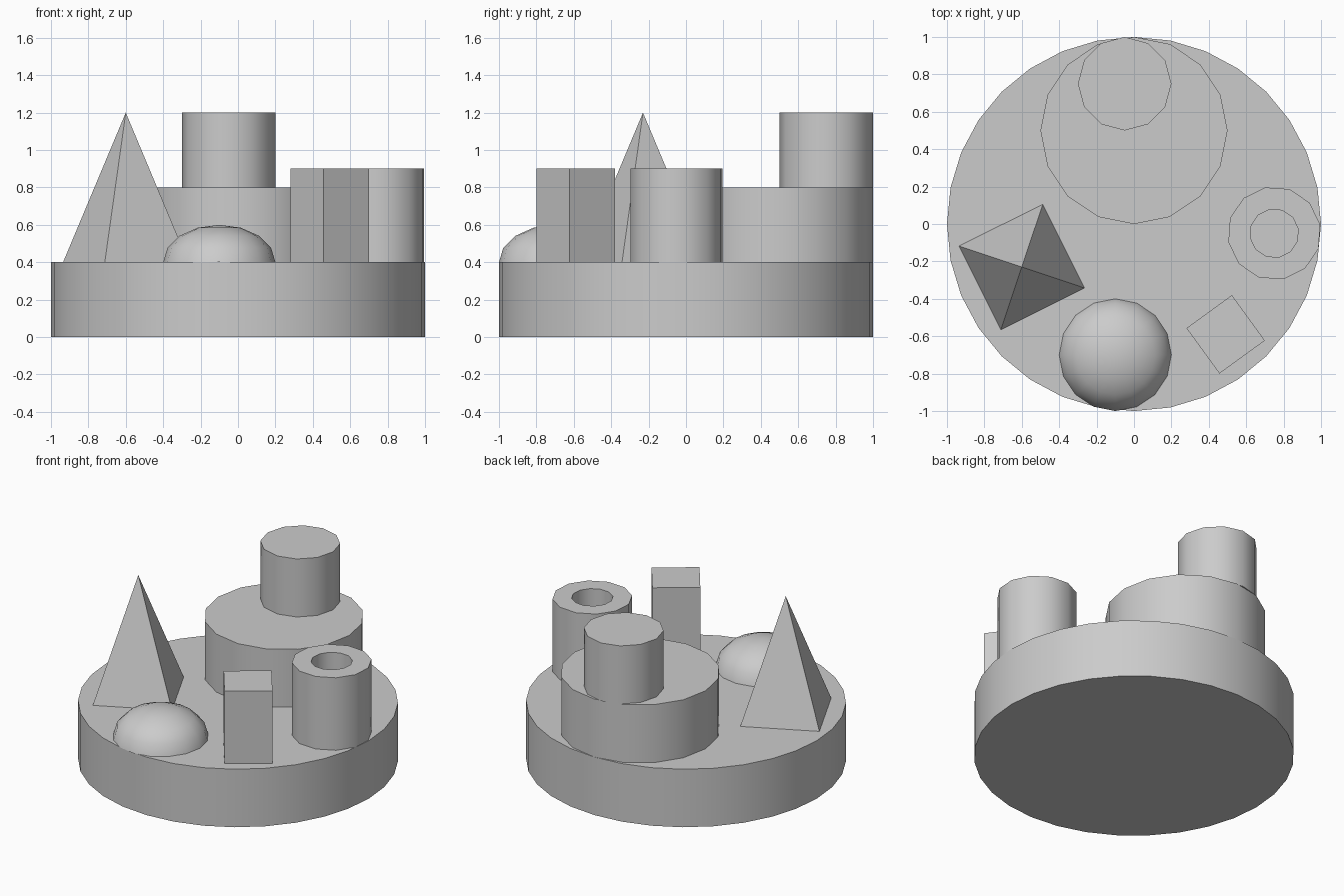
import bpy
import bmesh
from math import radians

cube = bpy.data.objects.get("Cube")
if cube:
    bpy.data.objects.remove(cube, do_unlink=True)

# Single flat colour
grey = bpy.data.materials.new("plain_grey")
grey.use_nodes = True
grey.diffuse_color = (0.6, 0.6, 0.6, 1)
grey.node_tree.nodes["Principled BSDF"].inputs["Base Color"].default_value = (0.6, 0.6, 0.6, 1)

DECK = 0.4  # height of the base disc's top


def finish(obj, name, smooth=True):
    obj.name = obj.data.name = name
    obj.data.materials.clear()
    obj.data.materials.append(grey)
    if smooth:
        bpy.ops.object.shade_smooth_by_angle(angle=radians(35))
    return obj


def prism(name, sides, radius, x, y, bottom, top, turn=0, tip=None, smooth=True):
    """Upright prism, or a pyramid when tip is 0."""
    bpy.ops.mesh.primitive_cone_add(
        vertices=sides, radius1=radius, radius2=radius if tip is None else tip,
        depth=top - bottom, location=(x, y, (bottom + top) / 2),
        rotation=(0, 0, radians(turn)))
    return finish(bpy.context.object, name, smooth)


# Base disc and the two stacked drums at the back
prism("base_disc", 32, 1.0, 0, 0, 0, DECK)
prism("lower_drum", 16, 0.5, 0, 0.5, DECK, 0.8)
prism("upper_drum", 12, 0.25, -0.05, 0.75, 0.8, 1.2)

# Pyramid
prism("pyramid", 4, 0.3536, -0.6, -0.23, DECK, 1.2, turn=-18.5, tip=0, smooth=False)

# Square pillar
bpy.ops.mesh.primitive_cube_add(size=1, location=(0.49, -0.59, 0.65),
                                rotation=(0, 0, radians(36)))
bpy.context.object.scale = (0.3, 0.3, 0.5)
finish(bpy.context.object, "square_pillar", smooth=False)

# Hollow tube: cap inset to the bore, then pushed down to the deck
tube = prism("tube", 12, 0.25, 0.75, -0.05, DECK, 0.9, turn=11, smooth=False)
bm = bmesh.new()
bm.from_mesh(tube.data)
cap = max(bm.faces, key=lambda f: f.calc_center_median().z)
bmesh.ops.inset_region(bm, faces=[cap], thickness=0.12)
floor = bmesh.ops.extrude_discrete_faces(bm, faces=[cap])["faces"][0]
bmesh.ops.translate(bm, verts=floor.verts, vec=(0, 0, -0.499))
bm.to_mesh(tube.data)
bm.free()
bpy.ops.object.shade_smooth_by_angle(angle=radians(35))

# Flattened dome: upper half of a squashed sphere
bpy.ops.mesh.primitive_uv_sphere_add(segments=16, ring_count=8, radius=0.3,
                                     location=(-0.1, -0.7, DECK))
dome = bpy.context.object
dome.scale.z = 2 / 3
bm = bmesh.new()
bm.from_mesh(dome.data)
bmesh.ops.delete(bm, geom=[v for v in bm.verts if v.co.z < -0.01], context='VERTS')
bm.to_mesh(dome.data)
bm.free()
finish(dome, "dome")
